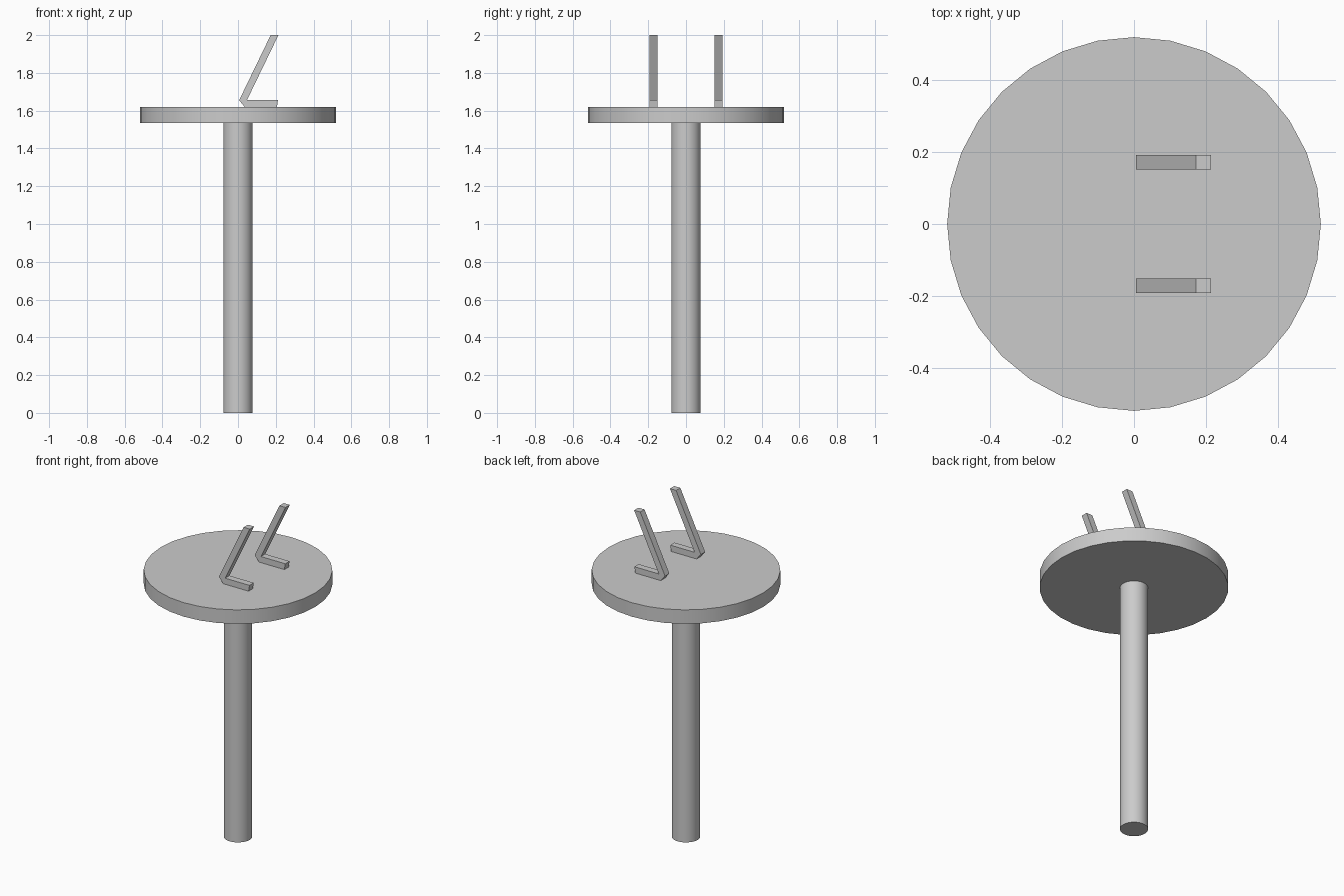
import bpy
import bmesh
import math

cube = bpy.data.objects.get("Cube")
if cube:
    bpy.data.objects.remove(cube, do_unlink=True)

GREY = (0.6, 0.6, 0.6, 1.0)
grey = bpy.data.materials.new("light_grey")
grey.use_nodes = True
grey.diffuse_color = GREY
grey.node_tree.nodes["Principled BSDF"].inputs["Base Color"].default_value = GREY


def add_cylinder(name, radius, bottom, top):
    bpy.ops.mesh.primitive_cylinder_add(
        vertices=32, radius=radius, depth=top - bottom,
        location=(0, 0, (bottom + top) / 2))
    obj = bpy.context.object
    obj.name = name
    obj.data.materials.append(grey)
    bpy.ops.object.shade_smooth_by_angle(angle=math.radians(30))


def add_bracket(name, profile, y_start, width):
    """Extrude a side profile (x, z) along y."""
    bm = bmesh.new()
    face = bm.faces.new([bm.verts.new((x, y_start, z)) for x, z in profile])
    result = bmesh.ops.extrude_face_region(bm, geom=[face])
    verts = [v for v in result["geom"] if isinstance(v, bmesh.types.BMVert)]
    bmesh.ops.translate(bm, verts=verts, vec=(0, width, 0))
    bmesh.ops.recalc_face_normals(bm, faces=bm.faces)
    mesh = bpy.data.meshes.new(name)
    bm.to_mesh(mesh)
    bm.free()
    mesh.materials.append(grey)
    bpy.context.collection.objects.link(bpy.data.objects.new(name, mesh))


# Pole and round top
add_cylinder("pole", 0.078, 0, 1.535)
add_cylinder("round_top", 0.52, 1.535, 1.62)

# Pair of angled holders: flat foot and leaning arm
holder = [(0.035, 1.62), (0.206, 1.62), (0.212, 1.657), (0.048, 1.657),
          (0.214, 2.0), (0.173, 2.0), (0.006, 1.655)]
WIDTH = 0.041
for name, centre in (("front_holder", -0.172), ("back_holder", 0.172)):
    add_bracket(name, holder, centre - WIDTH / 2, WIDTH)
